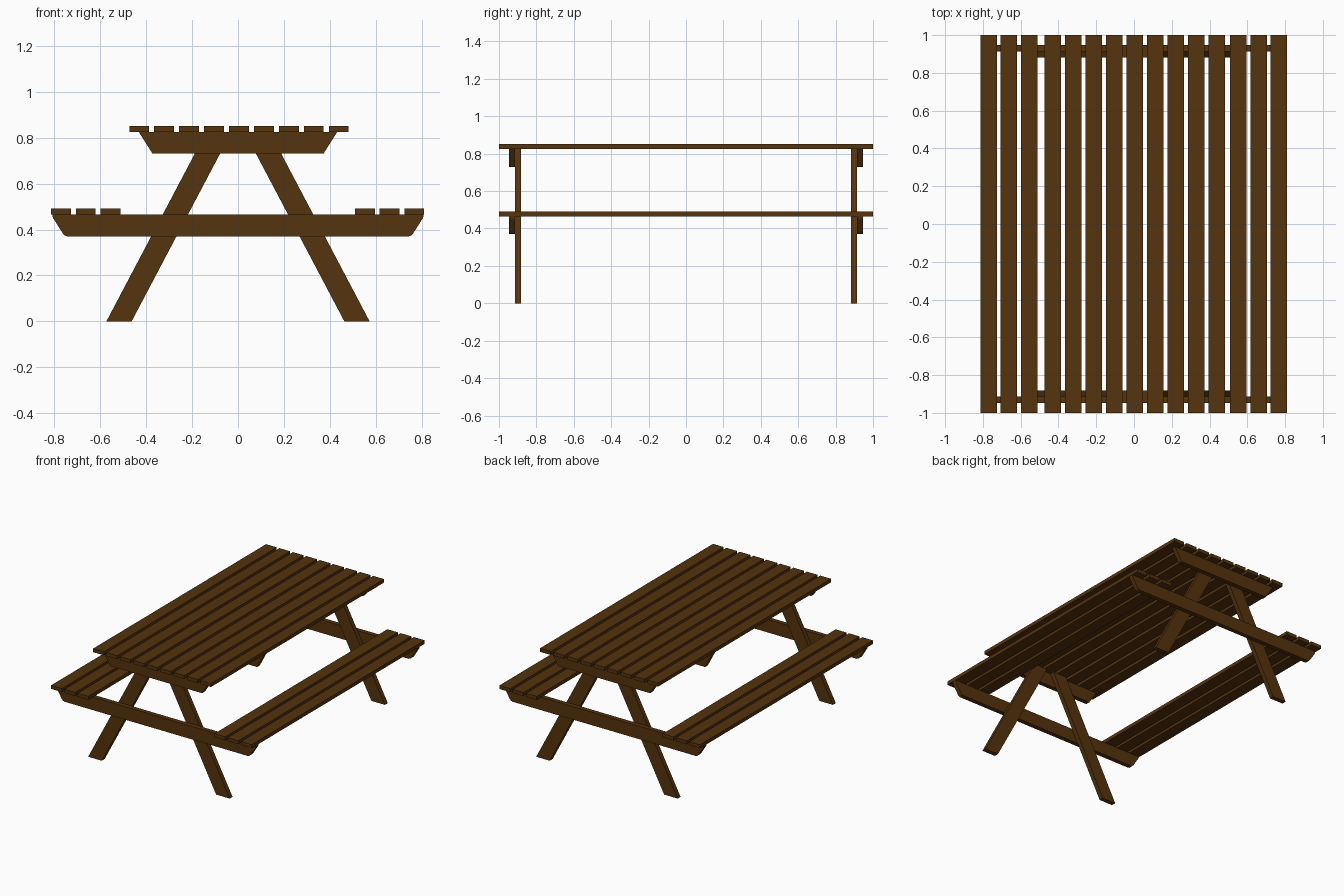
import bpy
import bmesh

cube = bpy.data.objects.get("Cube")
if cube:
    bpy.data.objects.remove(cube, do_unlink=True)

wood = bpy.data.materials.new("dark_brown_wood")
wood.use_nodes = True
colour = (0.09, 0.033, 0.004, 1)
wood.diffuse_color = colour
bsdf = wood.node_tree.nodes["Principled BSDF"]
bsdf.inputs["Base Color"].default_value = colour
bsdf.inputs["Roughness"].default_value = 0.8


def board(name, outline, y0, y1):
    """Extrude an x-z outline from y0 to y1."""
    bm = bmesh.new()
    face = bm.faces.new([bm.verts.new((x, y0, z)) for x, z in outline])
    ext = bmesh.ops.extrude_face_region(bm, geom=[face])
    verts = [v for v in ext["geom"] if isinstance(v, bmesh.types.BMVert)]
    bmesh.ops.translate(bm, verts=verts, vec=(0, y1 - y0, 0))
    bmesh.ops.recalc_face_normals(bm, faces=bm.faces)
    mesh = bpy.data.meshes.new(name)
    bm.to_mesh(mesh)
    bm.free()
    mesh.materials.append(wood)
    obj = bpy.data.objects.new(name, mesh)
    bpy.context.collection.objects.link(obj)


def plank(name, x, z):
    w, t = 0.0865, 0.026
    board(name, [(x, z), (x + w, z), (x + w, z + t), (x, z + t)], -1, 1)


def mirrored(half):
    """Complete a right-hand outline with its left-hand reflection."""
    return half + [(-x, z) for x, z in reversed(half)]


PITCH = 0.1085
TABLE_Z, SEAT_Z = 0.825, 0.465

# Table top
for i in range(9):
    plank(f"table_plank_{i + 1}", -0.473 + i * PITCH, TABLE_Z)

# Bench seats
for side, start in (("right", -0.813), ("left", 0.509)):
    for i in range(3):
        plank(f"{side}_seat_plank_{i + 1}", start + i * PITCH * 0.99, SEAT_Z)

# End frames: cross rails outside, splayed legs inside
table_rail = mirrored([(0.372, 0.73), (0.432, TABLE_Z)])
seat_rail = mirrored([(0.742, 0.37), (0.754, 0.374), (0.763, 0.384),
                      (0.806, 0.452), (0.808, SEAT_Z)])
for end, s in (("front", -1), ("back", 1)):
    board(f"{end}_table_rail", table_rail, s * 0.914, s * 0.947)
    board(f"{end}_seat_rail", seat_rail, s * 0.914, s * 0.947)
    for side, m in (("left", 1), ("right", -1)):
        leg = [(0.463, 0), (0.573, 0), (0.138, TABLE_Z), (0.028, TABLE_Z)]
        board(f"{end}_{side}_leg", [(m * x, z) for x, z in leg],
              s * 0.881, s * 0.914)
